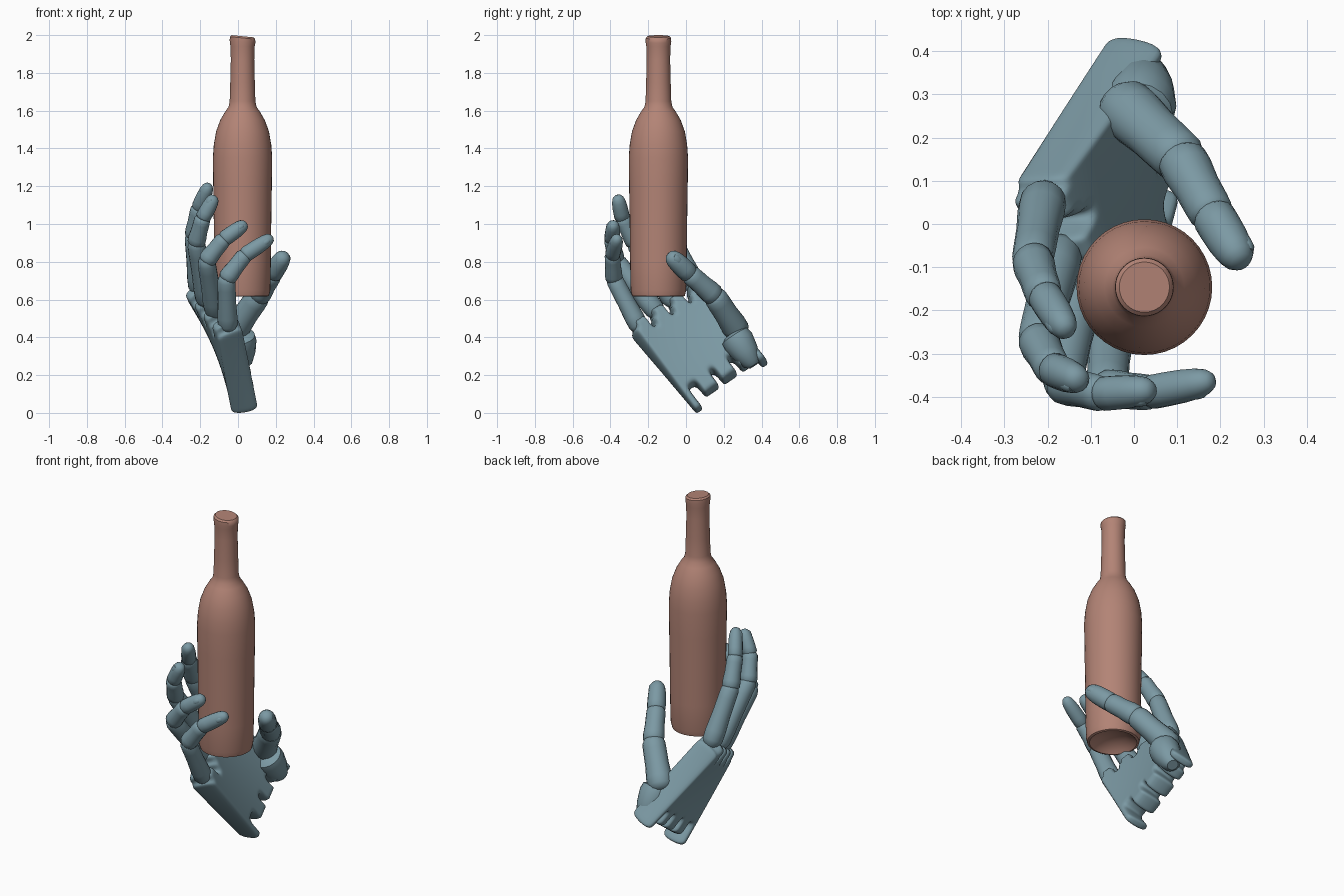
import bpy, bmesh, math
from mathutils import Vector

if "Cube" in bpy.data.objects:
    bpy.data.objects.remove(bpy.data.objects["Cube"])


def material(name, rgb):
    m = bpy.data.materials.new(name)
    m.diffuse_color = (*rgb, 1)
    m.use_nodes = True
    m.node_tree.nodes["Principled BSDF"].inputs["Base Color"].default_value = m.diffuse_color
    return m


GLASS = material("clay_red", (0.45, 0.23, 0.18))
STEEL = material("blue_grey", (0.20, 0.32, 0.37))


def finish(bm, name, mat, angle=40):
    bmesh.ops.recalc_face_normals(bm, faces=bm.faces)
    me = bpy.data.meshes.new(name)
    bm.to_mesh(me)
    bm.free()
    ob = bpy.data.objects.new(name, me)
    bpy.context.collection.objects.link(ob)
    me.materials.append(mat)
    bpy.ops.object.select_all(action='DESELECT')
    ob.select_set(True)
    bpy.context.view_layer.objects.active = ob
    bpy.ops.object.shade_smooth_by_angle(angle=math.radians(angle))
    return ob


def skin(bm, rings):
    """Bridge a list of vertex rings and cap both ends."""
    n = len(rings[0])
    for a, b in zip(rings, rings[1:]):
        for i in range(n):
            j = (i + 1) % n
            bm.faces.new((a[i], a[j], b[j], b[i]))
    bm.faces.new(rings[0])
    bm.faces.new(rings[-1])


def tube(bm, p, q, profile, side=Vector((0, 0, 1)), squash=1.0, n=16):
    """Round body from p to q; profile = (distance fraction, radius)."""
    p, q = Vector(p), Vector(q)
    d = (q - p).normalized()
    u = d.cross(side).normalized()
    w = u.cross(d)
    rings = []
    for t, r in profile:
        c = p.lerp(q, t)
        rings.append([bm.verts.new(c + u * r * math.cos(2 * math.pi * i / n)
                                   + w * r * squash * math.sin(2 * math.pi * i / n))
                      for i in range(n)])
    skin(bm, rings)


# Bottle: lathed profile with a hollow foot and slightly tilted lip
profile = [(0.02, 0.665), (0.07, 0.655), (0.11, 0.632), (0.128, 0.616), (0.140, 0.62),
           (0.147, 0.65), (0.150, 0.8), (0.152, 1.0), (0.155, 1.2), (0.157, 1.35),
           (0.152, 1.42), (0.140, 1.49), (0.118, 1.55), (0.092, 1.595), (0.074, 1.62),
           (0.068, 1.65), (0.065, 1.75), (0.062, 1.87), (0.064, 1.94), (0.068, 1.965),
           (0.067, 1.985), (0.058, 1.994), (0.03, 1.994)]
bm = bmesh.new()
rings = []
for r, z in profile:
    ring = []
    for i in range(40):
        a = 2 * math.pi * i / 40
        tilt = -0.1 * r * math.cos(a) if z > 1.95 else 0
        ring.append(bm.verts.new((0.024 + r * math.cos(a), -0.146 + r * math.sin(a), z + tilt)))
    rings.append(ring)
skin(bm, rings)
finish(bm, "bottle", GLASS)

# Palm: twisted slab with slots at the wrist and knuckles
A, B = Vector((0.038, 0.055, -0.005)), Vector((0.01, 0.435, 0.275))
C, D = Vector((-0.045, -0.315, 0.46)), Vector((-0.245, 0.075, 0.69))
NU, NV = 20, 14


def palm(u, v):
    return A.lerp(B, u).lerp(C.lerp(D, u), v)


holes = set()
for i in (2, 3, 8, 13, 17):             # wrist slots
    holes |= {(i, 0), (i, 1), (i, 2)}
holes |= {(i, 0) for i in range(4, 17)}
for i in (0, 4, 5, 9, 10, 14, 15, 19):  # knuckle slots
    holes |= {(i, NV - 1)}
for i in (4, 9, 14):
    holes |= {(i, NV - 2)}
bm = bmesh.new()
grid = [[bm.verts.new(palm(i / NU, j / NV)) for j in range(NV + 1)] for i in range(NU + 1)]
for i in range(NU):
    for j in range(NV):
        if (i, j) not in holes:
            bm.faces.new((grid[i][j], grid[i + 1][j], grid[i + 1][j + 1], grid[i][j + 1]))
bmesh.ops.delete(bm, geom=[v for v in bm.verts if not v.link_faces], context='VERTS')
hand = finish(bm, "palm", STEEL)
sol = hand.modifiers.new("thickness", 'SOLIDIFY')
sol.thickness = 0.14
sol.offset = 0
sub = hand.modifiers.new("rounding", 'SUBSURF')
sub.levels = sub.render_levels = 2

# Thumb mound
bm = bmesh.new()
tube(bm, (0.03, 0.36, 0.25), (0.008, 0.25, 0.42),
     [(0, 0.03), (0.1, 0.05), (0.4, 0.072), (0.75, 0.085), (0.92, 0.08), (1, 0.05)],
     side=Vector((1, 0, 0)))
finish(bm, "thumb_mound", STEEL)

# Finger bones: waisted with rounded ends; the last one tapers to a tip
BONE = [(-0.10, 0.5), (-0.05, 0.8), (0.03, 1.0), (0.2, 1.02), (0.5, 0.93),
        (0.8, 0.92), (0.95, 0.9), (1.04, 0.72), (1.08, 0.4)]
TIP = [(-0.08, 0.5), (-0.03, 0.82), (0.06, 1.0), (0.3, 1.0), (0.6, 0.97),
       (0.85, 0.88), (1.0, 0.74), (1.1, 0.5), (1.14, 0.2)]
AXIS = Vector((0.024, -0.148, 0))


def digit(name, joints, radii):
    last = len(joints) - 2
    for k in range(last + 1):
        p, q = Vector(joints[k]), Vector(joints[k + 1])
        # flatten each bone a little towards the bottle
        out = (p + q) / 2 - AXIS
        out.z = 0
        out.normalize()
        shape = TIP if k == last else BONE
        bm = bmesh.new()
        tube(bm, p, q, [(t, r * radii[k]) for t, r in shape], out, 0.95)
        finish(bm, f"{name}_bone_{k + 1}", STEEL)
    # nail plate on the outer side of the tip
    d = (q - p).normalized()
    w = d.cross(out).normalized().cross(d)
    if w.dot(out) < 0:
        w = -w
    r = radii[last]
    c = p.lerp(q, 0.82) + w * r * 0.57
    bm = bmesh.new()
    tube(bm, c - d * r * 0.55, c + d * r * 0.55,
         [(0, 0.2 * r), (0.1, 0.36 * r), (0.4, 0.42 * r), (0.8, 0.38 * r), (1, 0.2 * r)],
         out, 0.75)
    finish(bm, f"{name}_nail", STEEL)


digit("index_finger", [(-0.21, 0.055, 0.665), (-0.235, -0.085, 0.94), (-0.208, -0.165, 1.085),
                       (-0.16, -0.24, 1.195)], (0.056, 0.05, 0.042))
digit("middle_finger", [(-0.172, -0.07, 0.60), (-0.222, -0.27, 0.90), (-0.187, -0.337, 1.03),
                        (-0.13, -0.36, 1.135)], (0.056, 0.049, 0.042))
digit("ring_finger", [(-0.125, -0.16, 0.54), (-0.168, -0.37, 0.805), (-0.075, -0.393, 0.92),
                      (0.03, -0.385, 0.995)], (0.055, 0.048, 0.042))
digit("little_finger", [(-0.055, -0.25, 0.46), (-0.062, -0.382, 0.71), (0.035, -0.39, 0.835),
                        (0.165, -0.365, 0.92)], (0.053, 0.048, 0.042))
digit("thumb", [(-0.025, 0.275, 0.43), (0.11, 0.15, 0.62), (0.182, 0.02, 0.735),
                (0.242, -0.078, 0.828)], (0.071, 0.06, 0.053))
